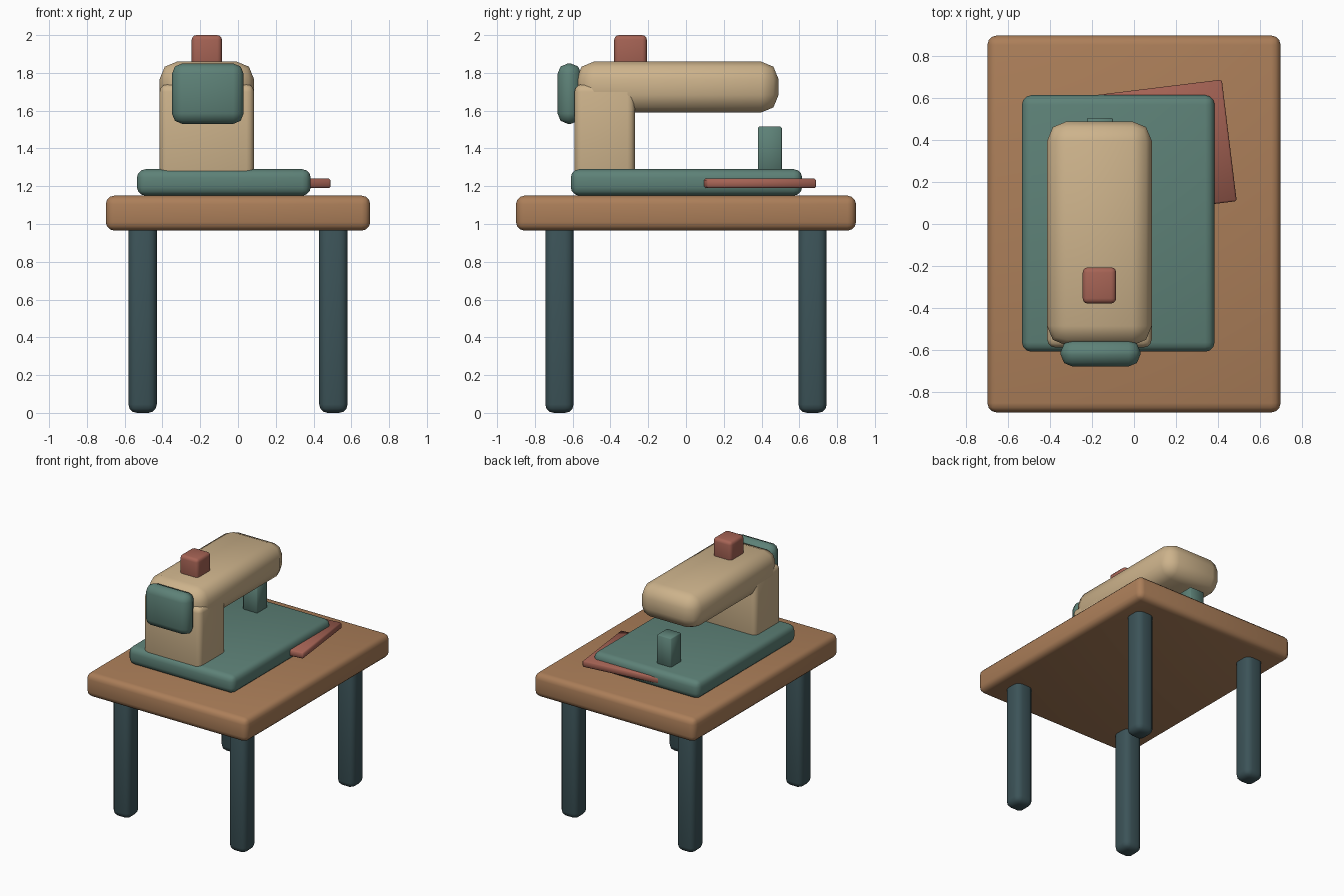
import bpy
import bmesh
from math import radians
from mathutils import Matrix, Vector

cube = bpy.data.objects.get("Cube")
if cube:
    bpy.data.objects.remove(cube, do_unlink=True)


def make_material(name, rgb):
    mat = bpy.data.materials.new(name)
    mat.use_nodes = True
    mat.diffuse_color = (*rgb, 1)
    mat.node_tree.nodes["Principled BSDF"].inputs["Base Color"].default_value = (*rgb, 1)
    return mat


wood = make_material("warm_wood", (0.41, 0.21, 0.10))
cream = make_material("cream_enamel", (0.61, 0.45, 0.26))
teal = make_material("muted_teal", (0.11, 0.22, 0.185))
slate = make_material("dark_slate", (0.045, 0.087, 0.098))
red = make_material("brick_red", (0.38, 0.125, 0.09))


def rounded_box(name, low, high, mat, bevel, segments=3, turn=0):
    """Box between two corners with rounded edges, turned about its own centre."""
    low, high = Vector(low), Vector(high)
    bm = bmesh.new()
    bmesh.ops.create_cube(bm, size=1, matrix=Matrix.Diagonal((*(high - low), 1)))
    bmesh.ops.bevel(bm, geom=bm.edges[:], offset=bevel, segments=segments,
                    profile=0.5, affect='EDGES', clamp_overlap=True)
    mesh = bpy.data.meshes.new(name)
    bm.to_mesh(mesh)
    bm.free()
    mesh.materials.append(mat)
    obj = bpy.data.objects.new(name, mesh)
    obj.location = (low + high) / 2
    obj.rotation_euler.z = radians(turn)
    bpy.context.collection.objects.link(obj)
    bpy.ops.object.select_all(action='DESELECT')
    obj.select_set(True)
    bpy.context.view_layer.objects.active = obj
    bpy.ops.object.shade_smooth_by_angle(angle=radians(60))
    return obj


# Table top and four legs
rounded_box("table_top", (-0.70, -0.90, 0.965), (0.70, 0.90, 1.15), wood, 0.045)
for side, x in (("right", -0.505), ("left", 0.505)):
    for end, y in (("front", -0.67), ("back", 0.67)):
        rounded_box(f"{end}_{side}_leg", (x - 0.075, y - 0.075, 0),
                    (x + 0.075, y + 0.075, 1.04), slate, 0.045)

# Machine bed, column and arm
rounded_box("machine_bed", (-0.535, -0.61, 1.15), (0.385, 0.615, 1.29), teal, 0.045)
rounded_box("machine_column", (-0.415, -0.59, 1.24), (0.085, -0.27, 1.74), cream, 0.04)
rounded_box("machine_arm", (-0.415, -0.58, 1.59), (0.085, 0.49, 1.86), cream, 0.093, 2)

# Hand wheel, thread spool and needle block
rounded_box("hand_wheel", (-0.35, -0.68, 1.53), (0.03, -0.555, 1.85), teal, 0.055, 2)
rounded_box("thread_spool", (-0.245, -0.38, 1.83), (-0.085, -0.207, 2.0), red, 0.025)
rounded_box("needle_block", (-0.225, 0.38, 1.26), (-0.10, 0.507, 1.515), teal, 0.006, 1)

# Cloth lying askew through the bed
rounded_box("cloth", (-0.342, 0.058, 1.19), (0.458, 0.643, 1.24), red, 0.008, 1, turn=7)
